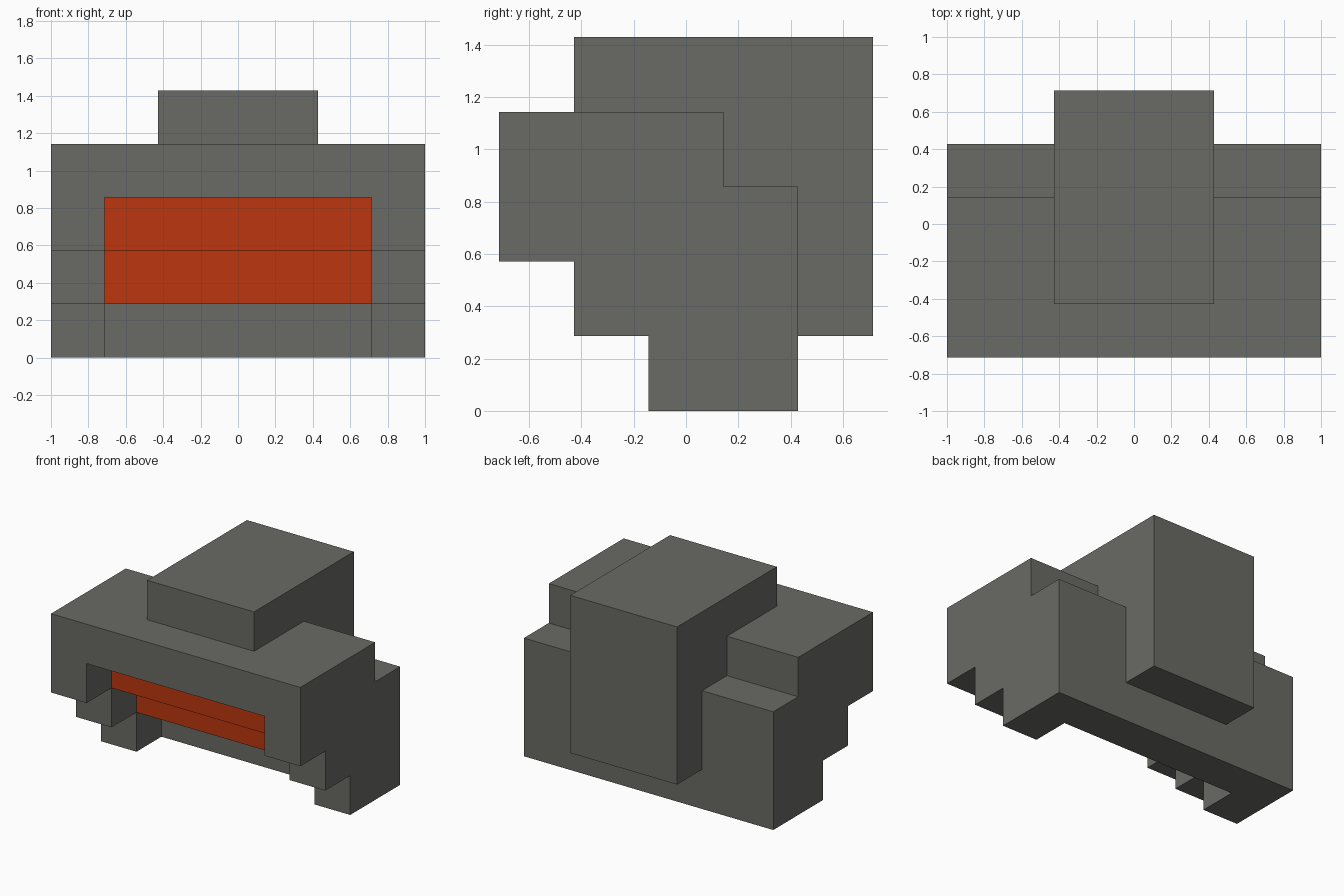
import bpy
import bmesh

if "Cube" in bpy.data.objects:
    bpy.data.objects.remove(bpy.data.objects["Cube"], do_unlink=True)

U = 1 / 7  # grid step


def material(name, color):
    m = bpy.data.materials.new(name)
    m.use_nodes = True
    m.diffuse_color = color
    m.node_tree.nodes["Principled BSDF"].inputs["Base Color"].default_value = color
    return m


grey = material("warm grey", (0.144, 0.144, 0.130, 1))
red = material("orange red", (0.497, 0.037, 0.0044, 1))


def prism(name, profile, half_width):
    """Extrude a (y, z) side profile across x, symmetric about x = 0."""
    bm = bmesh.new()
    face = bm.faces.new([bm.verts.new((-half_width * U, y * U, z * U)) for y, z in profile])
    ext = bmesh.ops.extrude_face_region(bm, geom=[face])
    moved = [g for g in ext["geom"] if isinstance(g, bmesh.types.BMVert)]
    bmesh.ops.translate(bm, verts=moved, vec=(2 * half_width * U, 0, 0))
    bmesh.ops.recalc_face_normals(bm, faces=bm.faces)
    mesh = bpy.data.meshes.new(name)
    bm.to_mesh(mesh)
    bm.free()
    obj = bpy.data.objects.new(name, mesh)
    bpy.context.collection.objects.link(obj)
    return obj


# Stepped main body
body = prism("body", [(-5, 8), (-5, 4), (-3, 4), (-3, 2), (-1, 2), (-1, 0),
                      (3, 0), (3, 6), (1, 6), (1, 8)], 7)
body.data.materials.append(grey)
body.data.materials.append(red)

# Stepped recess cut into the front
cutter = prism("recess_cutter", [(-3, 6), (-6, 6), (-6, -1), (1, -1),
                                 (1, 2), (-1, 2), (-1, 4), (-3, 4)], 5)
cutter.hide_render = True
cut = body.modifiers.new("recess", "BOOLEAN")
cut.operation = "DIFFERENCE"
cut.solver = "EXACT"
cut.object = cutter
bpy.context.view_layer.objects.active = body
bpy.ops.object.modifier_apply(modifier=cut.name)
bpy.data.objects.remove(cutter, do_unlink=True)

# Red on the two upper steps of the recess, grey elsewhere
for p in body.data.polygons:
    c = p.center / U
    step = abs(c.x) < 4.9 and abs(p.normal.x) < 0.5 and -3.1 < c.y < 0.5 and 1.9 < c.z < 5.5
    p.material_index = 1 if step else 0

# Block over the top and down the back
back_block = prism("back_block", [(-3, 8), (-3, 10), (5, 10), (5, 2),
                                  (3, 2), (3, 6), (1, 6), (1, 8)], 3)
back_block.data.materials.append(grey)
